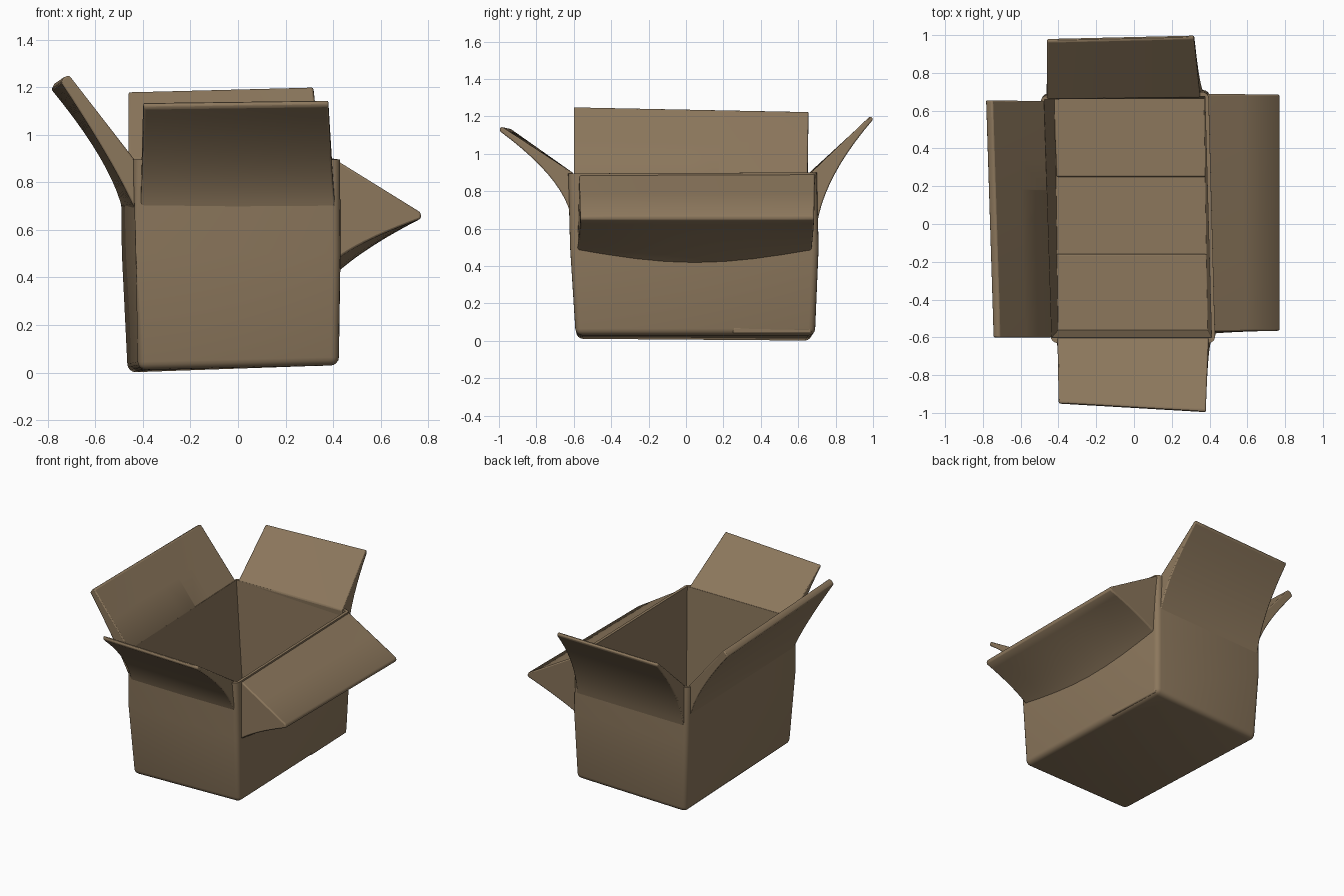
import bpy, bmesh, math
from mathutils import Vector as V

if "Cube" in bpy.data.objects:
    bpy.data.objects.remove(bpy.data.objects["Cube"])

card = bpy.data.materials.new("cardboard_brown")
card.diffuse_color = (0.262, 0.185, 0.108, 1)
card.use_nodes = True
card.node_tree.nodes["Principled BSDF"].inputs["Base Color"].default_value = card.diffuse_color


def finish(name, bm, bevel=0.0):
    bmesh.ops.recalc_face_normals(bm, faces=bm.faces)
    me = bpy.data.meshes.new(name)
    bm.to_mesh(me)
    bm.free()
    me.materials.append(card)
    ob = bpy.data.objects.new(name, me)
    bpy.context.collection.objects.link(ob)
    if bevel:
        m = ob.modifiers.new("soft_edges", 'BEVEL')
        m.width, m.segments, m.limit_method = bevel, 2, 'ANGLE'
        m.angle_limit = math.radians(40)
    bpy.ops.object.select_all(action='DESELECT')
    ob.select_set(True)
    bpy.context.view_layer.objects.active = ob
    bpy.ops.object.shade_smooth_by_angle(angle=math.radians(40))
    return ob


def loft(bm, rings, closed=True):
    """Bridge rings of equal point count and cap both ends."""
    vs = [[bm.verts.new(p) for p in r] for r in rings]
    n = len(vs[0])
    for a, b in zip(vs, vs[1:]):
        for i in range(n):
            j = (i + 1) % n
            bm.faces.new((a[i], a[j], b[j], b[i]))
    bm.faces.new(vs[0])
    bm.faces.new(vs[-1])
    return vs


# Open carton: outer skin, rim, inner skin and floor (corners FL, FR, BR, BL)
bm = bmesh.new()
rings = loft(bm, [
    [(-.42, -.585, .01), (.425, -.59, .03), (.385, .69, .03), (-.465, .67, 0)],
    [(-.43, -.615, .5), (.432, -.62, .5), (.40, .71, .5), (-.49, .69, .5)],
    [(-.44, -.63, .895), (.43, -.63, .895), (.395, .70, .9), (-.495, .68, .9)],
    [(-.435, -.60, .895), (.41, -.60, .895), (.375, .675, .9), (-.475, .66, .9)],
    [(-.40, -.56, .05), (.39, -.56, .05), (.37, .66, .05), (-.42, .66, .05)],
])
soft = []
for i in range(4):
    j = (i + 1) % 4
    soft.append(bm.edges.get((rings[0][i], rings[0][j])))
    soft += [bm.edges.get((rings[k][i], rings[k + 1][i])) for k in (0, 1)]
bmesh.ops.bevel(bm, geom=soft, offset=.035, segments=4, profile=.5, affect='EDGES')
finish("box_body", bm)


# Two floor flaps lying inside, leaving a lower strip between them
for name, y0, y1 in (("floor_flap_front", -.575, -.16), ("floor_flap_back", .25, .67)):
    bm = bmesh.new()
    loft(bm, [[(-.41, y0, z), (.40, y0, z), (.385, y1, z), (-.425, y1, z)]
              for z in (.04, .075)])
    finish(name, bm, .008)


def section(hinge, tip, tip_low, ctrl, low):
    """Flap cross-section: straight inner face, curved underside into the wall."""
    h, t, a, c, b = map(V, (hinge, tip, tip_low, ctrl, low))
    pts = [h, h.lerp(t, .5), t, t.lerp(a, .5) + (t - h).normalized() * .008]
    for i in range(11):
        s = i / 10
        pts.append(a * (1 - s) ** 2 + c * 2 * s * (1 - s) + b * s * s)
    return pts


def flap(name, end_a, end_b, belly=0.0, steps=8):
    """Sweep a section between two flap ends; belly lowers the wall blend midway."""
    A, B = section(*end_a), section(*end_b)
    bm = bmesh.new()
    out = []
    for k in range(steps + 1):
        s = k / steps
        ring = [p.lerp(q, s) for p, q in zip(A, B)]
        for i in range(5, len(ring)):
            ring[i].z -= belly * math.sin(math.pi * s) * (i - 4) / 10
        out.append(ring)
    loft(bm, out)
    finish(name, bm, .008)


# Four top flaps, each given as its two end profiles
flap("right_flap",
     [(.41, -.57, .895), (.765, -.565, .675), (.765, -.565, .645), (.53, -.57, .56), (.42, -.58, .48)],
     [(.375, .69, .90), (.765, .685, .675), (.765, .685, .645), (.53, .68, .56), (.39, .67, .48)],
     belly=.07)
flap("left_flap",
     [(-.435, -.60, .895), (-.71, -.60, 1.25), (-.745, -.60, 1.22), (-.52, -.60, .88), (-.43, -.595, .68)],
     [(-.475, .65, .90), (-.75, .655, 1.225), (-.785, .655, 1.19), (-.53, .65, .88), (-.485, .65, .68)])
flap("front_flap",
     [(-.405, -.60, .895), (-.40, -.94, 1.135), (-.395, -.95, 1.11), (-.40, -.67, .88), (-.41, -.615, .68)],
     [(.395, -.60, .895), (.38, -.985, 1.145), (.38, -.995, 1.12), (.39, -.67, .88), (.41, -.618, .68)])
flap("back_flap",
     [(-.46, .66, .90), (-.46, .965, 1.18), (-.46, .98, 1.16), (-.46, .73, .88), (-.465, .685, .62)],
     [(.35, .67, .90), (.315, .983, 1.20), (.32, .998, 1.18), (.345, .74, .88), (.37, .70, .62)])
